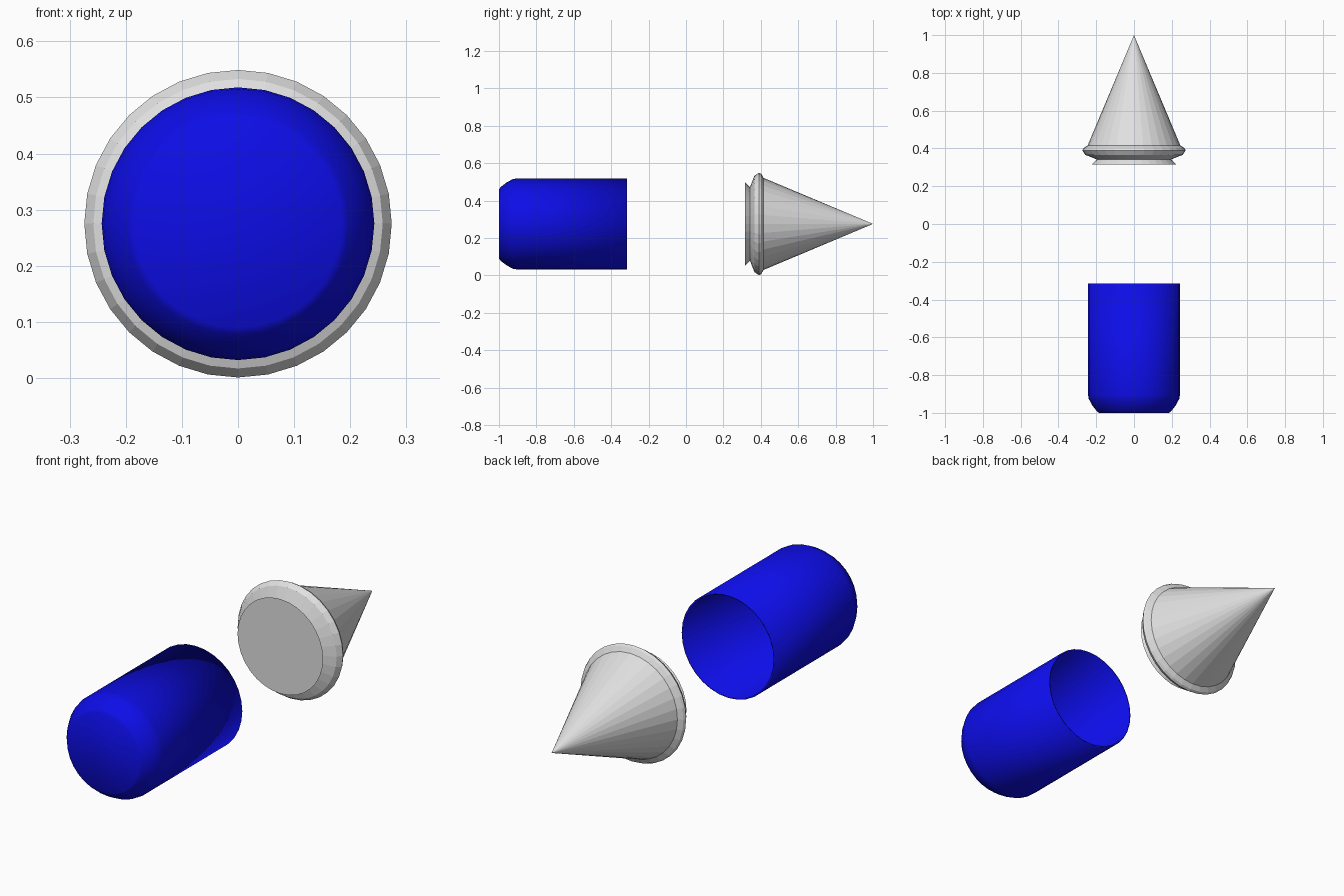
import bpy, bmesh, math

if "Cube" in bpy.data.objects:
    bpy.data.objects.remove(bpy.data.objects["Cube"])

SIDES = 32
AXIS_Z = 0.275


def material(name, rgb):
    m = bpy.data.materials.new(name)
    m.diffuse_color = (*rgb, 1.0)
    m.use_nodes = True
    m.node_tree.nodes["Principled BSDF"].inputs["Base Color"].default_value = m.diffuse_color
    return m


def lathe(name, profile, mat, smooth):
    """Revolve (y, radius) points around the y axis; close or point both ends."""
    bm = bmesh.new()
    rings = []
    for y, r in profile:
        if r == 0:
            rings.append([bm.verts.new((0, y, AXIS_Z))])
            continue
        angles = [2 * math.pi * i / SIDES for i in range(SIDES)]
        rings.append([bm.verts.new((r * math.sin(a), y, AXIS_Z + r * math.cos(a)))
                      for a in angles])
    for a, b in zip(rings, rings[1:]):
        for i in range(SIDES):
            j = (i + 1) % SIDES
            if len(b) == 1:
                bm.faces.new((a[i], a[j], b[0]))
            else:
                bm.faces.new((a[i], a[j], b[j], b[i]))
    for ring in (rings[0], rings[-1]):
        if len(ring) > 1:
            bm.faces.new(ring)
    bmesh.ops.recalc_face_normals(bm, faces=bm.faces)
    for f in bm.faces:
        f.smooth = smooth
    mesh = bpy.data.meshes.new(name)
    bm.to_mesh(mesh)
    bm.free()
    mesh.materials.append(mat)
    obj = bpy.data.objects.new(name, mesh)
    bpy.context.collection.objects.link(obj)
    return obj


blue = material("blue", (0.004, 0.004, 0.8))
light_grey = material("light grey", (0.75, 0.75, 0.75))

# Hollow barrel: rounded closed front, thin wall, open back
lathe("barrel", [
    (-1.0, 0.185), (-0.99, 0.198), (-0.96, 0.221), (-0.925, 0.24), (-0.905, 0.243),
    (-0.315, 0.243), (-0.315, 0.236), (-0.91, 0.236), (-0.98, 0.183),
], blue, True)

# Pointed nose: flared plug, groove, raised collar and cone
lathe("nose_cone", [
    (0.315, 0.223), (0.342, 0.197), (0.366, 0.258), (0.39, 0.274),
    (0.402, 0.268), (0.415, 0.246), (1.0, 0.0),
], light_grey, False)
